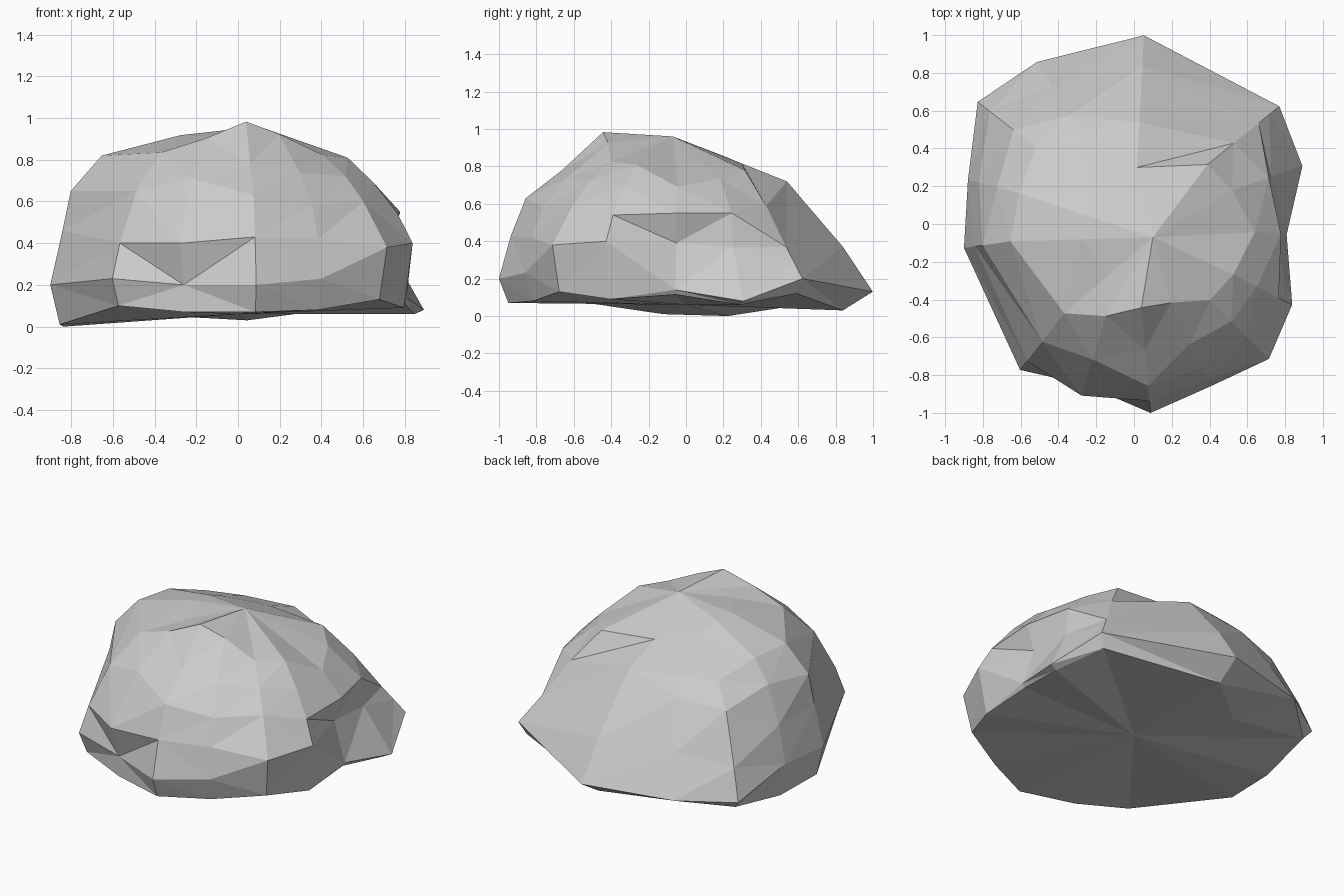
import bpy, bmesh
from math import sin, cos, radians

if "Cube" in bpy.data.objects:
    bpy.data.objects.remove(bpy.data.objects["Cube"])

# Upright profiles of the boulder: bearing, foot height, then (radius, height) upwards.
# Five-point profiles carry their own crown point, the others get one computed.
profiles = [
    (-85, .07, (1.004, .2), (.94, .43), (.86, .63), (.665, .78), (.445, .983)),
    (-65, .08, (.95, .23), (.91, .42), (.84, .58), (.70, .74), (.46, .925)),
    (-45, .13, (1.01, .38), (.85, .6), (.73, .72), (.57, .825)),
    (-27, .09, (.94, .4), (.86, .54), (.73, .69), (.59, .81)),
    (-4, .115, (.81, .14), (.73, .39), (.78, .55), (.64, .69)),
    (19, .06, (.943, .08), (.77, .37), (.755, .55), (.55, .735)),
    (39, .12, (.99, .2), (.92, .285), (.85, .37), (.68, .59), (.5, .78)),
    (87, .03, (1.0, .13), (.84, .37), (.54, .72), (.3, .815)),
    (121, .05, (1.0, .12), (.85, .37), (.67, .64), (.57, .725)),
    (142, .06, (1.05, .11), (.97, .3), (.81, .6), (.66, .73)),
    (165, 0, (.91, .22), (.85, .45), (.75, .68), (.63, .81)),
    (188, .01, (.909, .2), (.85, .46), (.81, .65), (.66, .82)),
    (232, .1, (.98, .23), (.92, .4), (.79, .65), (.6, .835)),
    (253, .07, (.89, .2), (.95, .4), (.75, .71), (.51, .905)),
]
foot_scale = {-4: .98, 87: .84, 121: .62, 253: 1}

bm = bmesh.new()
peak = bm.verts.new((.1, -.07, .96))
base = bm.verts.new((0, 0, .06))
columns = []
for bearing, foot_z, *points in profiles:
    a = radians(bearing)
    # Undercut foot below the widest point
    foot = (points[0][0] * foot_scale.get(bearing, .95), foot_z)
    col = [bm.verts.new((r * cos(a), r * sin(a), z)) for r, z in [foot] + points]
    # Crown ring, swelling a little on the left
    if len(points) == 4:
        mid = (col[-1].co + peak.co) / 2
        mid.z += max(0, -mid.x) * .1
        col.append(bm.verts.new(mid))
    columns.append(col)

# Skin neighbouring profiles, then close the crown and the underside
for i, col in enumerate(columns):
    nxt = columns[(i + 1) % len(columns)]
    for j in range(len(col) - 1):
        bm.faces.new((col[j], nxt[j], nxt[j + 1], col[j + 1]))
    bm.faces.new((col[-1], nxt[-1], peak))
    bm.faces.new((nxt[0], col[0], base))
bmesh.ops.triangulate(bm, faces=bm.faces[:], quad_method='SHORT_EDGE')
bmesh.ops.recalc_face_normals(bm, faces=bm.faces[:])

mesh = bpy.data.meshes.new("boulder")
bm.to_mesh(mesh)
bm.free()
boulder = bpy.data.objects.new("boulder", mesh)
bpy.context.collection.objects.link(boulder)
